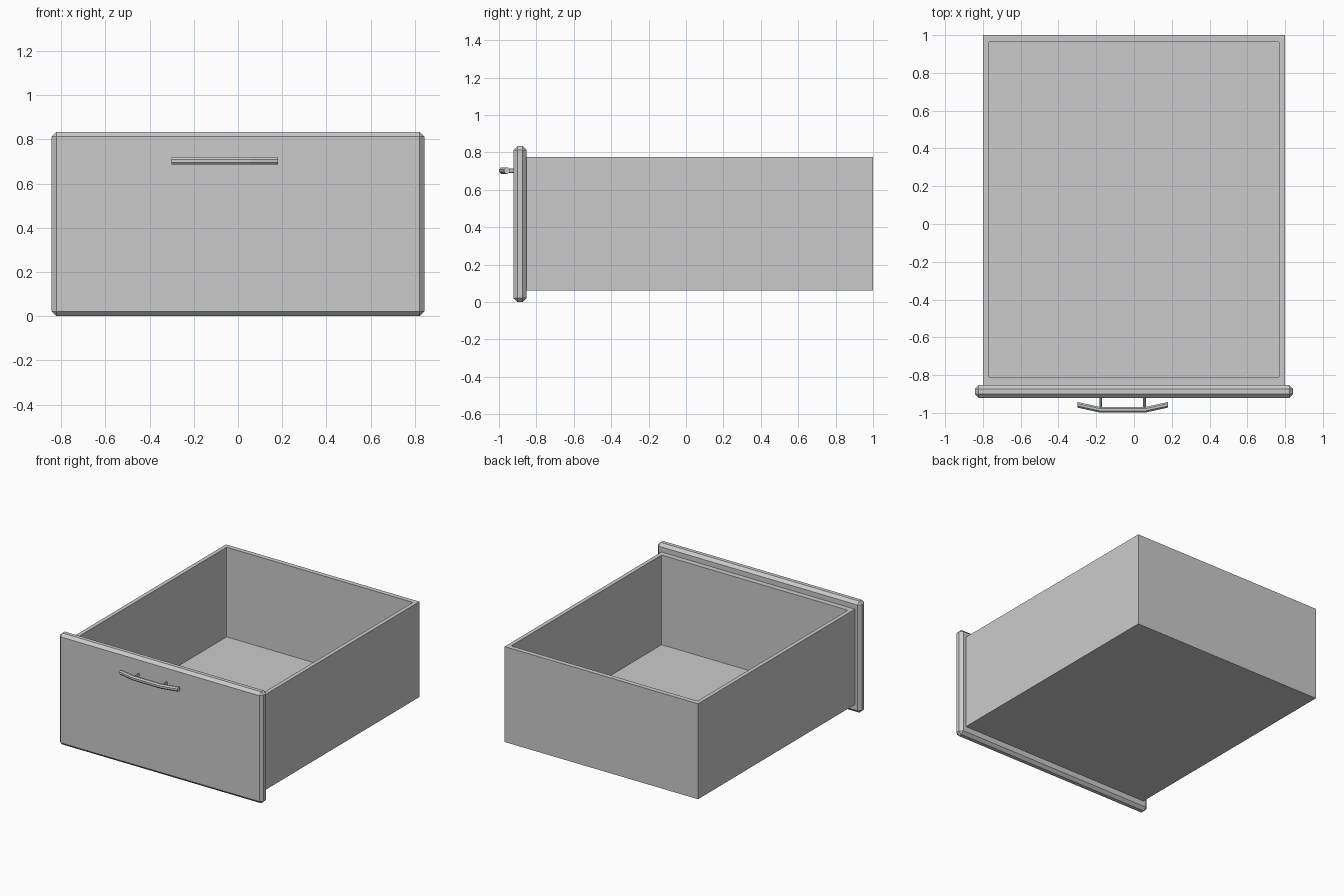
import bpy
import bmesh
import math
from mathutils import Matrix, Vector

cube = bpy.data.objects.get("Cube")
if cube:
    bpy.data.objects.remove(cube, do_unlink=True)

# One plain grey finish
grey = bpy.data.materials.new("light_grey")
grey.use_nodes = True
colour = (0.6, 0.6, 0.6, 1)
grey.diffuse_color = colour
grey.node_tree.nodes["Principled BSDF"].inputs["Base Color"].default_value = colour


def finish(name, bm):
    bmesh.ops.recalc_face_normals(bm, faces=bm.faces[:])
    mesh = bpy.data.meshes.new(name)
    bm.to_mesh(mesh)
    bm.free()
    mesh.materials.append(grey)
    obj = bpy.data.objects.new(name, mesh)
    bpy.context.collection.objects.link(obj)
    return obj


def block(low, high):
    low, high = Vector(low), Vector(high)
    bm = bmesh.new()
    matrix = Matrix.Translation((low + high) / 2) @ Matrix.Diagonal((*(high - low), 1))
    bmesh.ops.create_cube(bm, size=1, matrix=matrix)
    return bm


# Open box: inset the top, push it down to the floor, soften inner corners
RIM, FLOOR = 0.775, 0.105
bm = block((-0.8, -0.855, 0.062), (0.8, 1, RIM))
top = max(bm.faces, key=lambda f: f.calc_center_median().z)
bmesh.ops.inset_region(bm, faces=[top], thickness=0.03)
for v in top.verts:
    v.co.x = math.copysign(0.77, v.co.x)
    v.co.y = 0.965 if v.co.y > 0 else -0.812
floor = bmesh.ops.extrude_discrete_faces(bm, faces=[top])["faces"][0]
for v in floor.verts:
    v.co.z = FLOOR
corners = [e for v in floor.verts for e in v.link_edges if e not in floor.edges[:]]
bmesh.ops.bevel(bm, geom=corners, offset=0.01, segments=2, profile=0.5, affect='EDGES')
finish("drawer_box", bm)

# Front panel with chamfered edges
bm = block((-0.843, -0.922, 0), (0.843, -0.852, 0.833))
bmesh.ops.bevel(bm, geom=bm.edges[:], offset=0.021, segments=1, affect='EDGES')
finish("front_panel", bm)

# Bowed handle bar: octagonal section swept through four stations
HANDLE_X, HANDLE_Z = -0.06, 0.702
bm = bmesh.new()
rings = []
for x, y in ((-0.24, -0.957), (-0.118, -0.984), (0.118, -0.984), (0.24, -0.957)):
    ring = []
    for i in range(8):
        a = math.tau * (i + 0.5) / 8
        ring.append(bm.verts.new((HANDLE_X + x, y + 0.016 * math.cos(a),
                                  HANDLE_Z + 0.018 * math.sin(a))))
    rings.append(ring)
for a, b in zip(rings, rings[1:]):
    for i in range(8):
        j = (i + 1) % 8
        bm.faces.new((a[i], a[j], b[j], b[i]))
bm.faces.new(rings[0])
bm.faces.new(rings[-1])
finish("handle_bar", bm)

# Two posts joining the bar to the panel
for name, side in (("handle_post_right", -1), ("handle_post_left", 1)):
    bm = bmesh.new()
    place = (Matrix.Translation((HANDLE_X + side * 0.116, -0.947, HANDLE_Z))
             @ Matrix.Diagonal((0.6, 1, 1, 1))
             @ Matrix.Rotation(math.pi / 2, 4, 'X'))
    bmesh.ops.create_cone(bm, cap_ends=True, segments=8, radius1=0.012,
                          radius2=0.012, depth=0.06, matrix=place)
    finish(name, bm)
